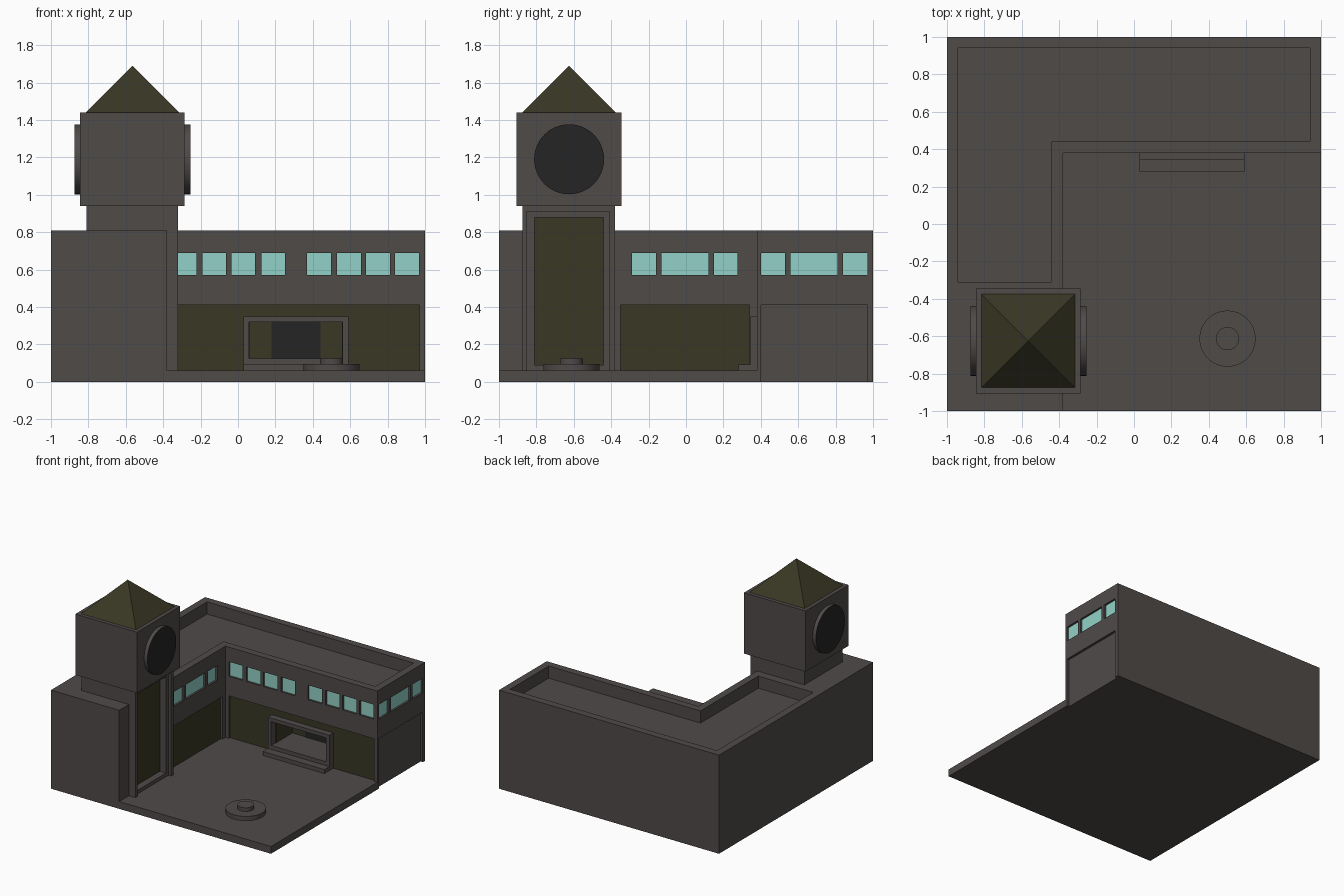
import bpy, bmesh

if "Cube" in bpy.data.objects:
    bpy.data.objects.remove(bpy.data.objects["Cube"], do_unlink=True)


def material(name, r, g, b):
    m = bpy.data.materials.new(name)
    m.use_nodes = True
    m.diffuse_color = (r, g, b, 1)
    m.node_tree.nodes["Principled BSDF"].inputs["Base Color"].default_value = (r, g, b, 1)
    return m


STONE = material("grey stone", 0.078, 0.069, 0.066)
OLIVE = material("dark olive", 0.041, 0.039, 0.018)
GLASS = material("pale teal glass", 0.29, 0.64, 0.57)
DARK = material("near black", 0.018, 0.018, 0.018)


def add(name, bm, mat):
    bmesh.ops.recalc_face_normals(bm, faces=bm.faces)
    mesh = bpy.data.meshes.new(name)
    bm.to_mesh(mesh)
    bm.free()
    ob = bpy.data.objects.new(name, mesh)
    bpy.context.collection.objects.link(ob)
    mesh.materials.append(mat)
    return ob


def prism(name, outline, z0, z1, mat=STONE):
    """Extrude a plan outline from z0 up to z1."""
    bm = bmesh.new()
    face = bm.faces.new([bm.verts.new((x, y, z0)) for x, y in outline])
    top = bmesh.ops.extrude_face_region(bm, geom=[face])["geom"]
    for v in top:
        if isinstance(v, bmesh.types.BMVert):
            v.co.z = z1
    return add(name, bm, mat)


def box(name, x0, x1, y0, y1, z0, z1, mat=STONE):
    return prism(name, [(x0, y0), (x1, y0), (x1, y1), (x0, y1)], z0, z1, mat)


def combine(target, other, operation):
    """Apply a boolean and discard the helper."""
    mod = target.modifiers.new("boolean", "BOOLEAN")
    mod.operation = operation
    mod.solver = "EXACT"
    mod.object = other
    other.hide_render = True
    bpy.context.view_layer.objects.active = target
    bpy.ops.object.modifier_apply(modifier=mod.name)
    bpy.data.objects.remove(other, do_unlink=True)


def wall_box(name, axis, face, a, b, z0, z1, out, deep, mat=STONE):
    """Box on a wall: out in front of the face, deep behind it."""
    if axis == "y":
        return box(name, a, b, face - out, face + deep, z0, z1, mat)
    return box(name, face - deep, face + out, a, b, z0, z1, mat)


def recess(axis, face, a, b, z0, z1, depth):
    combine(building, wall_box("cutter", axis, face, a, b, z0, z1, 0.02, depth), "DIFFERENCE")


def plate(name, axis, face, a, b, z0, z1, depth, mat):
    wall_box(name, axis, face, a, b, z0, z1, 0.004 - depth, depth + 0.003, mat)


def windows(name, axis, face, spans):
    for i, (a, b) in enumerate(spans):
        recess(axis, face, a, b, 0.57, 0.69, 0.02)
        plate(f"{name}_{i + 1}", axis, face, a, b, 0.57, 0.69, 0.02, GLASS)


# L-shaped building with sunken roof
building = prism("building", [(-1, -1), (-0.38, -1), (-0.38, 0.38), (1, 0.38), (1, 1), (-1, 1)], 0, 0.81)
roof_cut = prism("roof_cutter", [(-0.94, -0.31), (-0.44, -0.31), (-0.44, 0.44), (0.94, 0.44),
                                 (0.94, 0.94), (-0.94, 0.94)], 0.71, 0.9)
combine(building, roof_cut, "DIFFERENCE")

# Tower shaft with stepped tall recess
TX, TY = -0.565, -0.625
combine(building, box("shaft", -0.81, -0.32, -0.875, -0.38, 0.05, 0.94), "UNION")
recess("x", -0.32, -0.85, -0.41, 0.06, 0.91, 0.025)
recess("x", -0.32, -0.81, -0.44, 0.09, 0.88, 0.085)
plate("tower_panel", "x", -0.32, -0.81, -0.44, 0.09, 0.88, 0.085, OLIVE)

# Courtyard floor
box("courtyard", -0.38, 1, -1, 0.38, 0, 0.06)

# Lower wall panels
recess("x", -0.38, -0.35, 0.34, 0.06, 0.41, 0.02)
plate("left_wing_panel", "x", -0.38, -0.35, 0.34, 0.06, 0.41, 0.02, OLIVE)
recess("y", 0.38, -0.35, 0.97, 0.06, 0.41, 0.02)
for name, a, b, z in (("left", -0.35, 0.06, 0.06), ("right", 0.56, 0.97, 0.06), ("upper", 0.06, 0.56, 0.32)):
    plate(f"back_wing_panel_{name}", "y", 0.38, a, b, z, 0.41, 0.02, OLIVE)
recess("x", 1, 0.40, 0.97, -0.02, 0.41, 0.02)

# Window rows
windows("left_wing_window", "x", -0.38, [(-0.29, -0.16), (-0.13, 0.12), (0.15, 0.275)])
windows("end_window", "x", 1, [(0.40, 0.53), (0.56, 0.81), (0.84, 0.97)])
starts = [-0.35, -0.19, -0.035, 0.125, 0.37, 0.53, 0.685, 0.84]
windows("back_wing_window", "y", 0.38, [(s, s + 0.127) for s in starts])

# Entrance vestibule lined in olive
DEEP = 0.24
recess("y", 0.38, 0.06, 0.56, 0.125, 0.32, DEEP)
plate("vestibule_back", "y", 0.38, 0.06, 0.56, 0.125, 0.32, DEEP, OLIVE)
plate("door", "y", 0.38, 0.18, 0.44, 0.125, 0.32, DEEP - 0.005, DARK)
for side, x in (("right", 0.058), ("left", 0.556)):
    box(f"vestibule_{side}_wall", x, x + 0.006, 0.40, 0.62, 0.125, 0.32, OLIVE)

# Porch frame and steps
box("porch_right_post", 0.03, 0.06, 0.345, 0.41, 0.125, 0.32)
box("porch_left_post", 0.56, 0.59, 0.345, 0.41, 0.125, 0.32)
box("porch_lintel", 0.03, 0.59, 0.345, 0.41, 0.32, 0.35)
box("upper_step", 0.03, 0.59, 0.345, 0.41, 0.06, 0.125)
box("lower_step", 0.03, 0.59, 0.28, 0.345, 0.06, 0.093)

# Belfry and pyramid roof
box("belfry", TX - 0.28, TX + 0.28, TY - 0.28, TY + 0.28, 0.94, 1.44)
bpy.ops.mesh.primitive_cone_add(vertices=4, radius1=0.25 * 2 ** 0.5, depth=0.25,
                                location=(TX, TY, 1.565), rotation=(0, 0, 0.785398))
spire = bpy.context.object
spire.name = "spire"
spire.data.materials.append(OLIVE)


def disc(name, radius, depth, location, turn=0):
    bpy.ops.mesh.primitive_cylinder_add(vertices=48, radius=radius, depth=depth,
                                        location=location, rotation=(0, turn, 0))
    ob = bpy.context.object
    ob.name = name
    ob.data.materials.append(STONE)
    bpy.ops.object.shade_smooth_by_angle()
    return ob


# Clock discs with dark faces
for side, s in (("right", -1), ("left", 1)):
    clock = disc(f"{side}_clock", 0.187, 0.06, (TX + s * 0.28, TY, 1.19), 1.570796)
    clock.data.materials.append(DARK)
    for p in clock.data.polygons:
        p.material_index = int(abs(p.normal.z) > 0.9)

# Round fountain
disc("fountain_basin", 0.15, 0.045, (0.5, -0.613, 0.0725))
disc("fountain_centre", 0.062, 0.07, (0.5, -0.613, 0.09))
